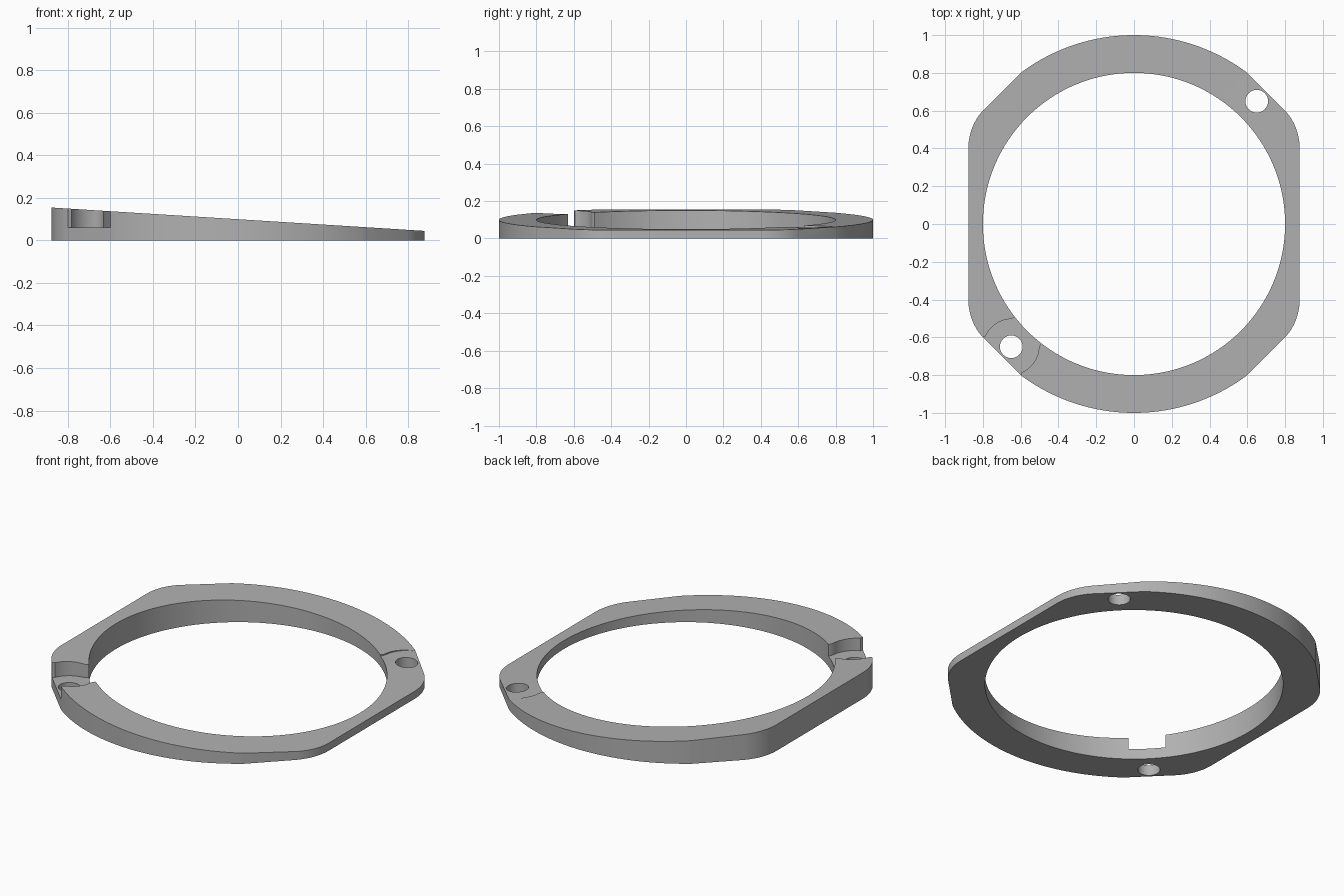
import bpy, bmesh
from math import sin, cos, pi, radians, sqrt

if "Cube" in bpy.data.objects:
    bpy.data.objects.remove(bpy.data.objects["Cube"])

HALF_WIDTH = 0.877     # side flats
INNER_R = 0.8
HOLE_AT = 0.65         # hole centre on the diagonal, x = y
HOLE_R = 0.06
POCKET_R = 0.146
POCKET_FLOOR = 0.062

grey = bpy.data.materials.new("plain grey")
grey.use_nodes = True
grey.diffuse_color = (0.44, 0.44, 0.44, 1)
grey.node_tree.nodes["Principled BSDF"].inputs["Base Color"].default_value = grey.diffuse_color


def prism(name, outline, bottom, top):
    """Extrude an outline; top is a function giving the height at x."""
    bm = bmesh.new()
    low = [bm.verts.new((x, y, bottom)) for x, y in outline]
    high = [bm.verts.new((x, y, top(x))) for x, y in outline]
    bm.faces.new(low)
    bm.faces.new(high)
    for i in range(len(low)):
        j = (i + 1) % len(low)
        bm.faces.new((low[i], low[j], high[j], high[i]))
    bmesh.ops.recalc_face_normals(bm, faces=bm.faces)
    mesh = bpy.data.meshes.new(name)
    bm.to_mesh(mesh)
    bm.free()
    mesh.materials.append(grey)
    obj = bpy.data.objects.new(name, mesh)
    bpy.context.collection.objects.link(obj)
    return obj


def circle(cx, cy, r, n):
    return [(cx + r * cos(2 * pi * i / n), cy + r * sin(2 * pi * i / n)) for i in range(n)]


def cut(target, cutter):
    cutter.hide_render = True
    bpy.context.view_layer.objects.active = target
    mod = target.modifiers.new("cut", 'BOOLEAN')
    mod.operation = 'DIFFERENCE'
    mod.solver = 'EXACT'
    mod.object = cutter
    bpy.ops.object.modifier_apply(modifier=mod.name)
    bpy.data.objects.remove(cutter)


# Outer outline, one quarter: rounded side corner, straight diagonal, large arc
quarter = []
for i in range(13):
    t = pi / 4 * i / 12
    quarter.append((0.8 + (HALF_WIDTH - 0.8) * (cos(t) - cos(pi / 4)) / (1 - cos(pi / 4)),
                    0.4 + 0.2 * sin(t) / sin(pi / 4)))
start = radians(53.13)
for i in range(25):
    a = start + (pi / 2 - start) * i / 24
    quarter.append((cos(a), sin(a)))
half = quarter + [(-x, y) for x, y in reversed(quarter[:-1])]
outline = half + [(-x, -y) for x, y in half]

# Wedge ring with a sloping top
ring = prism("wedge_ring", outline, 0, lambda x: 0.1 - 0.0626 * x)
cut(ring, prism("bore_cutter", circle(0, 0, INNER_R, 160), -0.5, lambda x: 0.5))

# Pocket half profile: (distance toward the bore, half width), with flared ends
side = [(0.2, 0.1), (0.125, 0.1), (0.108, 0.103)]
for i in range(15):
    a = radians(52 + (112 - 52) * i / 14)
    side.append((POCKET_R * cos(a), POCKET_R * sin(a)))
side += [(-0.064, 0.139), (-0.072, 0.142), (-0.2, 0.142)]
pocket = side + [(u, -w) for u, w in reversed(side)]

# Screw pockets and through holes at opposite corners
for s in (-1, 1):
    c = s * HOLE_AT
    shape = [(c - s * (u - w) / sqrt(2), c - s * (u + w) / sqrt(2)) for u, w in pocket]
    cut(ring, prism("pocket_cutter", shape, POCKET_FLOOR, lambda x: 0.5))
    cut(ring, prism("hole_cutter", circle(c, c, HOLE_R, 48), -0.5, lambda x: 0.5))

bpy.ops.object.select_all(action='DESELECT')
ring.select_set(True)
bpy.context.view_layer.objects.active = ring
bpy.ops.object.shade_smooth_by_angle(angle=radians(30))
